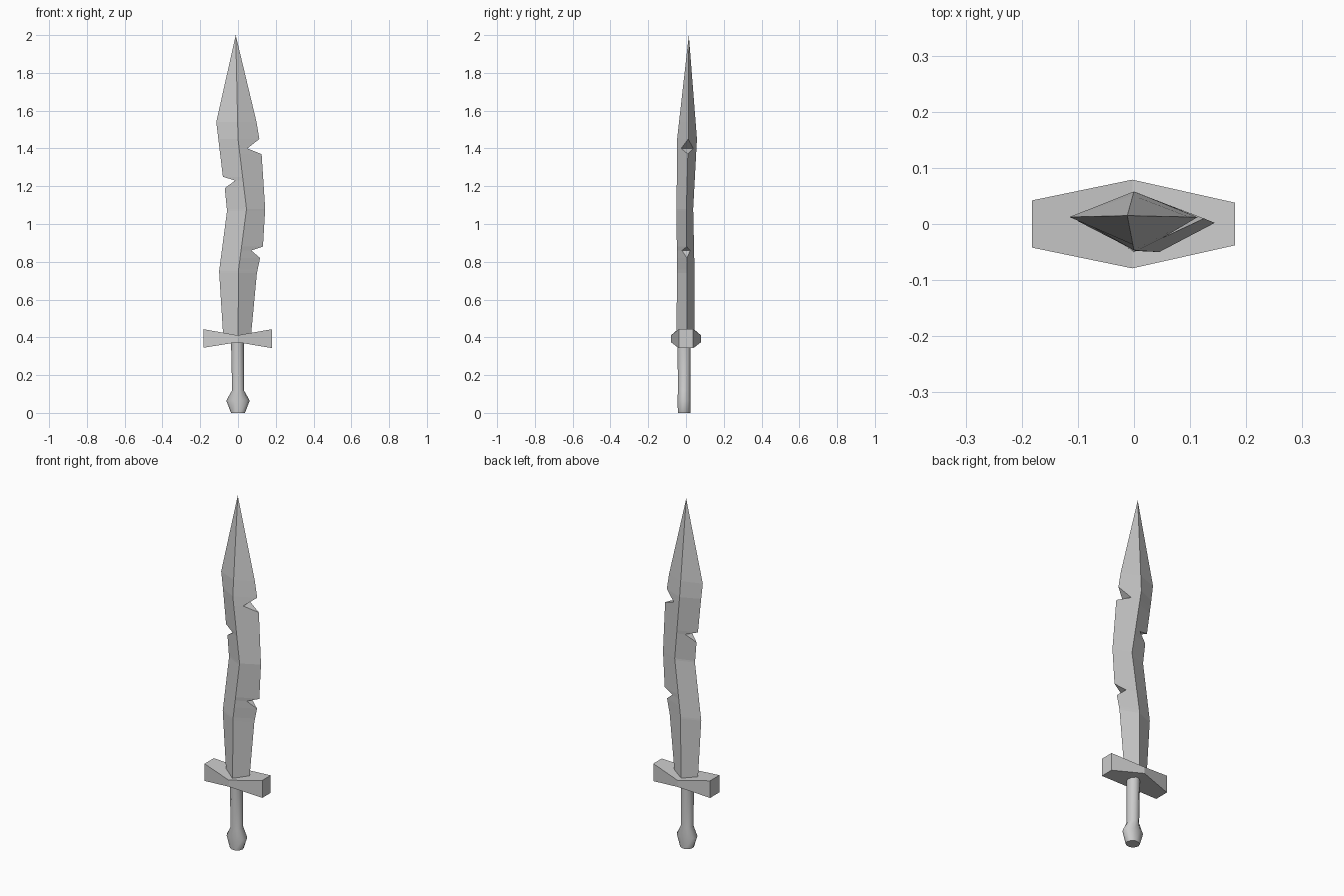
import bpy, bmesh, math

if "Cube" in bpy.data.objects:
    bpy.data.objects.remove(bpy.data.objects["Cube"])


def loft(name, rings):
    """Skin a closed solid through rings of equal point count."""
    bm = bmesh.new()
    rows = [[bm.verts.new(p) for p in ring] for ring in rings]
    n = len(rows[0])
    for a, b in zip(rows, rows[1:]):
        for i in range(n):
            j = (i + 1) % n
            bm.faces.new((a[i], a[j], b[j], b[i]))
    bm.faces.new(rows[0][::-1])
    bm.faces.new(rows[-1])
    bmesh.ops.remove_doubles(bm, verts=bm.verts[:], dist=0.0005)
    bmesh.ops.recalc_face_normals(bm, faces=bm.faces[:])
    mesh = bpy.data.meshes.new(name)
    bm.to_mesh(mesh)
    bm.free()
    obj = bpy.data.objects.new(name, mesh)
    bpy.context.collection.objects.link(obj)
    return obj


def interp(keys, z):
    """Piecewise linear lookup in (z, value, value, ...) keys."""
    for a, b in zip(keys, keys[1:]):
        if z <= b[0]:
            t = (z - a[0]) / (b[0] - a[0])
            return [p + (q - p) * t for p, q in zip(a[1:], b[1:])]
    return list(keys[-1][1:])


# Blade: central ridge as (z, x, front y, back y, edge y)
ridge = [(0.40, 0.0, -0.05, 0.045, 0.005), (0.76, 0.003, -0.048, 0.045, 0.005),
         (1.08, 0.045, -0.05, 0.038, 0.002), (1.45, 0.0, -0.047, 0.058, 0.012),
         (2.0, -0.012, 0.015, 0.015, 0.015)]
# Cutting edges as (z, x); the chips are the inward points
left = [(0.40, -0.078), (0.75, -0.10), (1.07, -0.058), (1.19, -0.07),
        (1.23, -0.015), (1.25, -0.08), (1.54, -0.115), (2.0, -0.012)]
right = [(0.40, 0.068), (0.74, 0.10), (0.82, 0.117), (0.86, 0.07),
         (0.88, 0.132), (1.08, 0.144), (1.37, 0.125), (1.40, 0.05),
         (1.45, 0.113), (1.54, 0.098), (2.0, -0.012)]
# Opening of each chip across the blade, as a share of the ridge thickness
left_chips = {1.23: 0.57}
right_chips = {0.86: 0.48, 1.40: 0.62}

rings = []
for z in sorted({p[0] for p in ridge + left + right}):
    x, front, back, mid = interp(ridge, z)
    xl, xr = interp(left, z)[0], interp(right, z)[0]
    tl, tr = left_chips.get(z, 0), right_chips.get(z, 0)
    rings.append([(x, front, z),
                  (xr, mid + (front - mid) * tr, z), (xr, mid + (back - mid) * tr, z),
                  (x, back, z),
                  (xl, mid + (back - mid) * tl, z), (xl, mid + (front - mid) * tl, z)])
loft("blade", rings)

# Guard: narrow and deep in the middle, flaring taller at the ends
loft("guard", [[(x, -d, lo), (x, d, lo), (x, d, hi), (x, -d, hi)]
               for x, d, lo, hi in ((-0.182, 0.042, 0.345, 0.443),
                                    (-0.003, 0.079, 0.374, 0.411),
                                    (0.18, 0.038, 0.343, 0.443))])

# Grip and flattened pommel: (z, centre x, x radius, y radius)
sides = 10
handle = loft("grip_and_pommel", [
    [(cx + rx * math.cos(math.tau * i / sides),
      -0.01 + ry * math.sin(math.tau * (i) / sides), z) for i in range(sides)]
    for z, cx, rx, ry in ((0.0, 0.0, 0.037, 0.035), (0.065, 0.0, 0.062, 0.036),
                          (0.12, 0.0, 0.031, 0.035), (0.385, -0.003, 0.034, 0.036))])
bpy.ops.object.select_all(action='DESELECT')
handle.select_set(True)
bpy.context.view_layer.objects.active = handle
bpy.ops.object.shade_smooth_by_angle(angle=math.radians(65))
